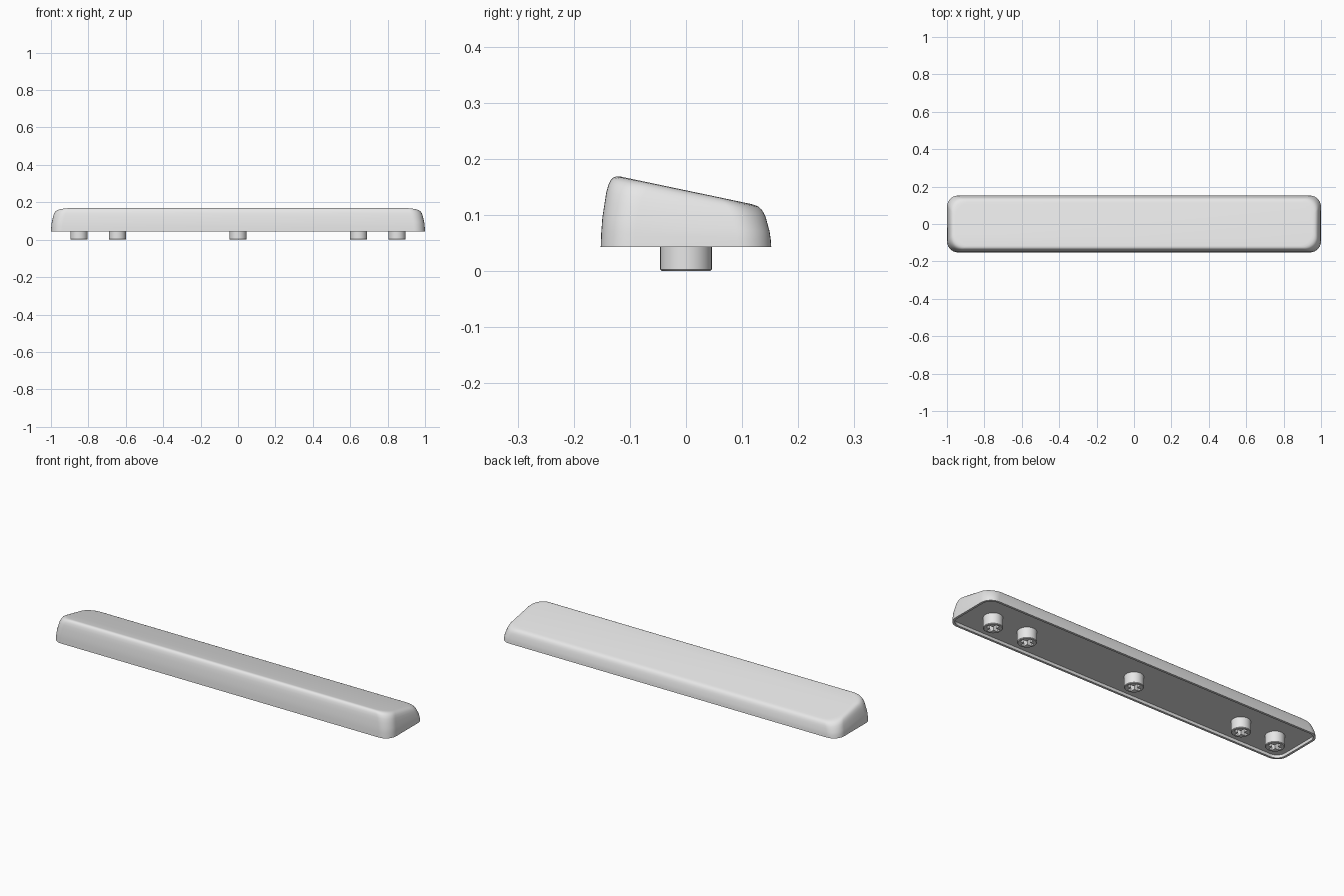
import bpy
import bmesh
import math

old = bpy.data.objects.get("Cube")
if old:
    bpy.data.objects.remove(old, do_unlink=True)

grey = bpy.data.materials.new("light grey plastic")
GREY = (0.8, 0.8, 0.8, 1)
grey.diffuse_color = GREY
grey.use_nodes = True
grey.node_tree.nodes["Principled BSDF"].inputs["Base Color"].default_value = GREY

HALF_X, HALF_Y, BASE_Z, CEILING_Z = 1.0, 0.152, 0.043, 0.058


def make_object(name, bm):
    bmesh.ops.recalc_face_normals(bm, faces=bm.faces)
    mesh = bpy.data.meshes.new(name)
    bm.to_mesh(mesh)
    bm.free()
    mesh.materials.append(grey)
    obj = bpy.data.objects.new(name, mesh)
    bpy.context.collection.objects.link(obj)
    return obj


def smooth(obj, degrees):
    bpy.ops.object.select_all(action="DESELECT")
    obj.select_set(True)
    bpy.context.view_layer.objects.active = obj
    bpy.ops.object.shade_smooth_by_angle(angle=math.radians(degrees))


def rounded_outline(half_x, half_y, radius, steps=10):
    points = []
    for corner, (sx, sy) in enumerate([(1, 1), (-1, 1), (-1, -1), (1, -1)]):
        for i in range(steps + 1):
            a = math.pi / 2 * (corner + i / steps)
            points.append((sx * (half_x - radius) + radius * math.cos(a),
                           sy * (half_y - radius) + radius * math.sin(a)))
    return points


def loft(bm, rings):
    loops = [[bm.verts.new(p) for p in ring] for ring in rings]
    for a, b in zip(loops, loops[1:]):
        for i in range(len(a)):
            j = (i + 1) % len(a)
            bm.faces.new((a[i], a[j], b[j], b[i]))
    bm.faces.new(loops[0])
    bm.faces.new(loops[-1])


def sloped_ring(height, inset):
    # height runs from the flat base (0) to the sloping top plane (1)
    outline = rounded_outline(HALF_X - 1.3 * inset, HALF_Y - inset, 0.06 + inset * 0.4)
    return [(x, y, BASE_Z + height * (0.144 - 0.21 * y - BASE_Z)) for x, y in outline]


def flat_ring(z, inset):
    return [(x, y, z) for x, y in rounded_outline(HALF_X - inset, HALF_Y - inset, 0.06 - inset)]


# Key body: shallow recess underneath, curved walls and rounded top edge
wall = [(0, 0), (0.2, 0.001), (0.4, 0.003), (0.6, 0.007), (0.75, 0.01), (0.86, 0.014),
        (0.92, 0.0175), (0.965, 0.022), (0.99, 0.028), (1, 0.036)]
bm = bmesh.new()
loft(bm, [flat_ring(CEILING_Z, 0.013), flat_ring(BASE_Z, 0.012)]
     + [sloped_ring(h, i) for h, i in wall])
smooth(make_object("key_body", bm), 35)


# Mounting stems with cross-shaped sockets
def stem_ring(x, radius, z, sides=40):
    return [(x + radius * math.cos(2 * math.pi * i / sides),
             radius * math.sin(2 * math.pi * i / sides), z) for i in range(sides)]


def cross_cutter(x, arm=0.034, half=0.01):
    corners = [(arm, half), (half, half), (half, arm)]
    outline = []
    for quarter in range(4):
        c, s = [(1, 0), (0, 1), (-1, 0), (0, -1)][quarter]
        outline += [(x + c * px - s * py, s * px + c * py) for px, py in corners]
    bm = bmesh.new()
    loft(bm, [[(px, py, z) for px, py in outline] for z in (-0.02, 0.05)])
    return make_object("socket_cutter", bm)


stems = {"outer_stem_right": -0.85, "inner_stem_right": -0.645, "centre_stem": 0,
         "inner_stem_left": 0.645, "outer_stem_left": 0.85}
for name, x in stems.items():
    bm = bmesh.new()
    loft(bm, [stem_ring(x, 0.043, 0), stem_ring(x, 0.046, 0.003),
              stem_ring(x, 0.046, CEILING_Z + 0.004)])
    stem = make_object(name, bm)
    cutter = cross_cutter(x)
    cut = stem.modifiers.new("cross_socket", "BOOLEAN")
    cut.operation = "DIFFERENCE"
    cut.solver = "EXACT"
    cut.object = cutter
    bpy.context.view_layer.objects.active = stem
    bpy.ops.object.modifier_apply(modifier=cut.name)
    bpy.data.objects.remove(cutter, do_unlink=True)
    smooth(stem, 30)
